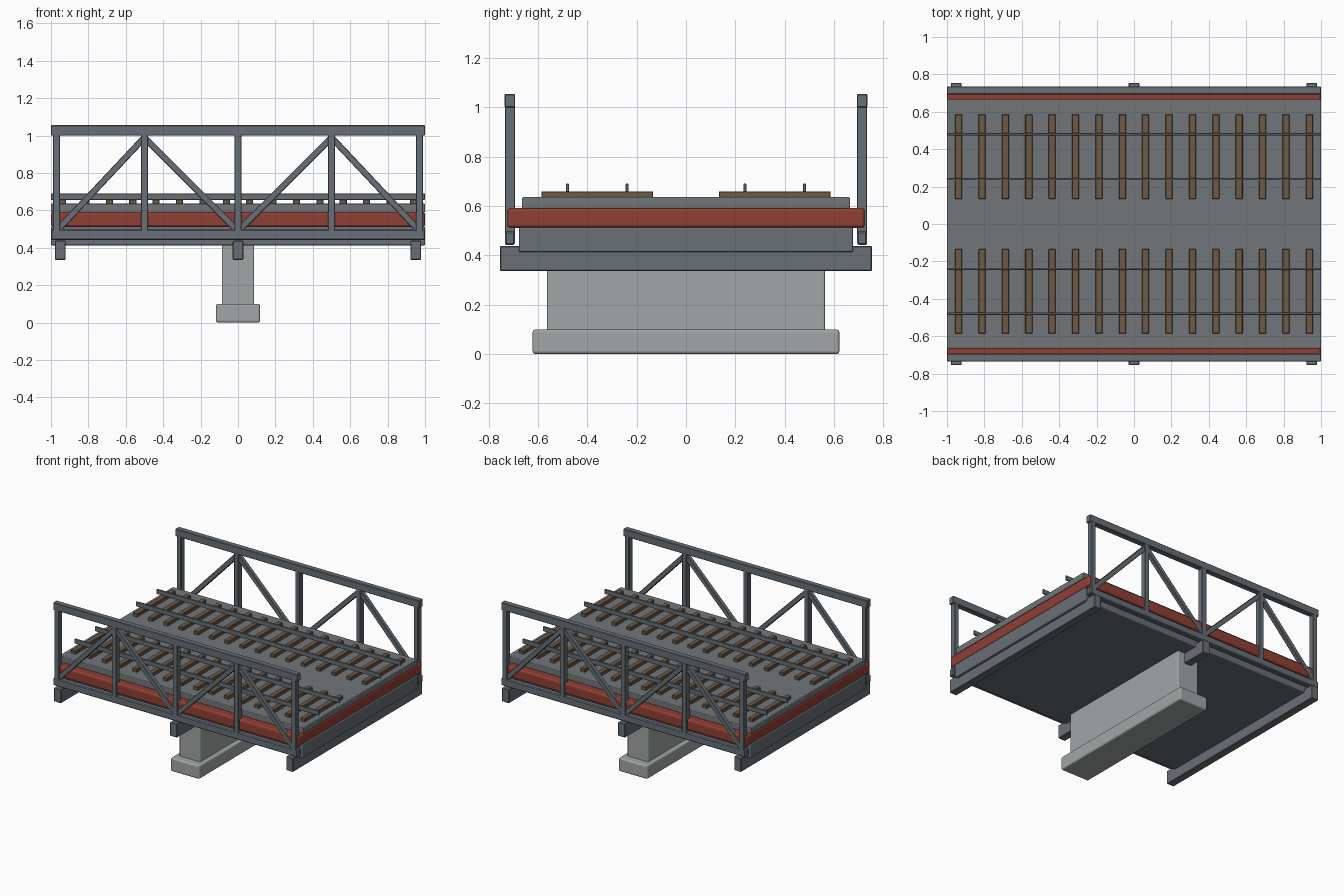
import bpy, math

if "Cube" in bpy.data.objects:
    bpy.data.objects.remove(bpy.data.objects["Cube"])


def material(name, rgb):
    m = bpy.data.materials.new(name)
    m.diffuse_color = (*rgb, 1)
    m.use_nodes = True
    m.node_tree.nodes["Principled BSDF"].inputs["Base Color"].default_value = m.diffuse_color
    return m


STEEL = material("steel", (0.14, 0.16, 0.18))
DECK = material("deck_grey", (0.17, 0.18, 0.19))
RED = material("red_paint", (0.28, 0.05, 0.035))
WOOD = material("wood", (0.15, 0.10, 0.06))
CONCRETE = material("concrete", (0.36, 0.38, 0.38))


def box(name, center, size, mat, bevel=0.004, segments=1, tilt=0.0):
    bpy.ops.mesh.primitive_cube_add(size=1, location=center)
    ob = bpy.context.object
    ob.name = name
    ob.scale = size
    bpy.ops.object.transform_apply(location=False, rotation=False, scale=True)
    ob.rotation_euler.y = tilt
    ob.data.materials.append(mat)
    if bevel:
        mod = ob.modifiers.new("bevel", "BEVEL")
        mod.width = bevel
        mod.segments = segments
    return ob


def slab(name, half_x, half_y, z0, z1, mat, bevel, segments=3):
    return box(name, (0, 0, (z0 + z1) / 2), (2 * half_x, 2 * half_y, z1 - z0),
               mat, bevel, segments)


# Concrete pier and footing
slab("footing", 0.118, 0.622, 0.0, 0.10, CONCRETE, 0.012)
slab("pier", 0.086, 0.563, 0.09, 0.43, CONCRETE, 0.006)

# Layered deck
slab("lower_deck", 1.0, 0.678, 0.413, 0.514, STEEL, 0.008)
slab("red_deck_band", 1.0, 0.725, 0.512, 0.592, RED, 0.014)
slab("track_bed", 1.0, 0.665, 0.59, 0.636, DECK, 0.005)

# Cross beams under the deck
for i, x in enumerate((-0.95, 0, 0.95)):
    box(f"cross_beam_{i}", (x, 0, 0.387), (0.058, 1.51, 0.102), STEEL)

# Two tracks: sleepers and rails
for side, s in (("front", -1), ("back", 1)):
    for i in range(16):
        box(f"{side}_sleeper_{i}", (-0.9375 + 0.125 * i, s * 0.36, 0.645),
            (0.038, 0.453, 0.03), WOOD, 0.003)
    for i, y in enumerate((0.24, 0.48)):
        box(f"{side}_rail_{i}", (0, s * y, 0.674), (2.0, 0.012, 0.034), STEEL, 0.002)

# Side trusses
for side, s in (("front", -1), ("back", 1)):
    y = s * 0.714
    box(f"{side}_top_chord", (0, y, 1.028), (2.0, 0.043, 0.055), STEEL)
    box(f"{side}_bottom_chord", (0, y, 0.47), (2.0, 0.041, 0.055), STEEL, 0.006)
    for i, x in enumerate((-0.97, -0.5, 0, 0.5, 0.97)):
        box(f"{side}_post_{i}", (x, y, 0.73), (0.037, 0.042, 0.56), STEEL, 0.003)
    nodes = [(-0.97, 0.49), (-0.5, 0.99), (0, 0.49), (0.5, 0.99), (0.97, 0.49)]
    for i, ((xa, za), (xb, zb)) in enumerate(zip(nodes, nodes[1:])):
        box(f"{side}_brace_{i}", ((xa + xb) / 2, y, (za + zb) / 2),
            (math.hypot(xb - xa, zb - za), 0.032, 0.034), STEEL, 0.003,
            tilt=-math.atan2(zb - za, xb - xa))
